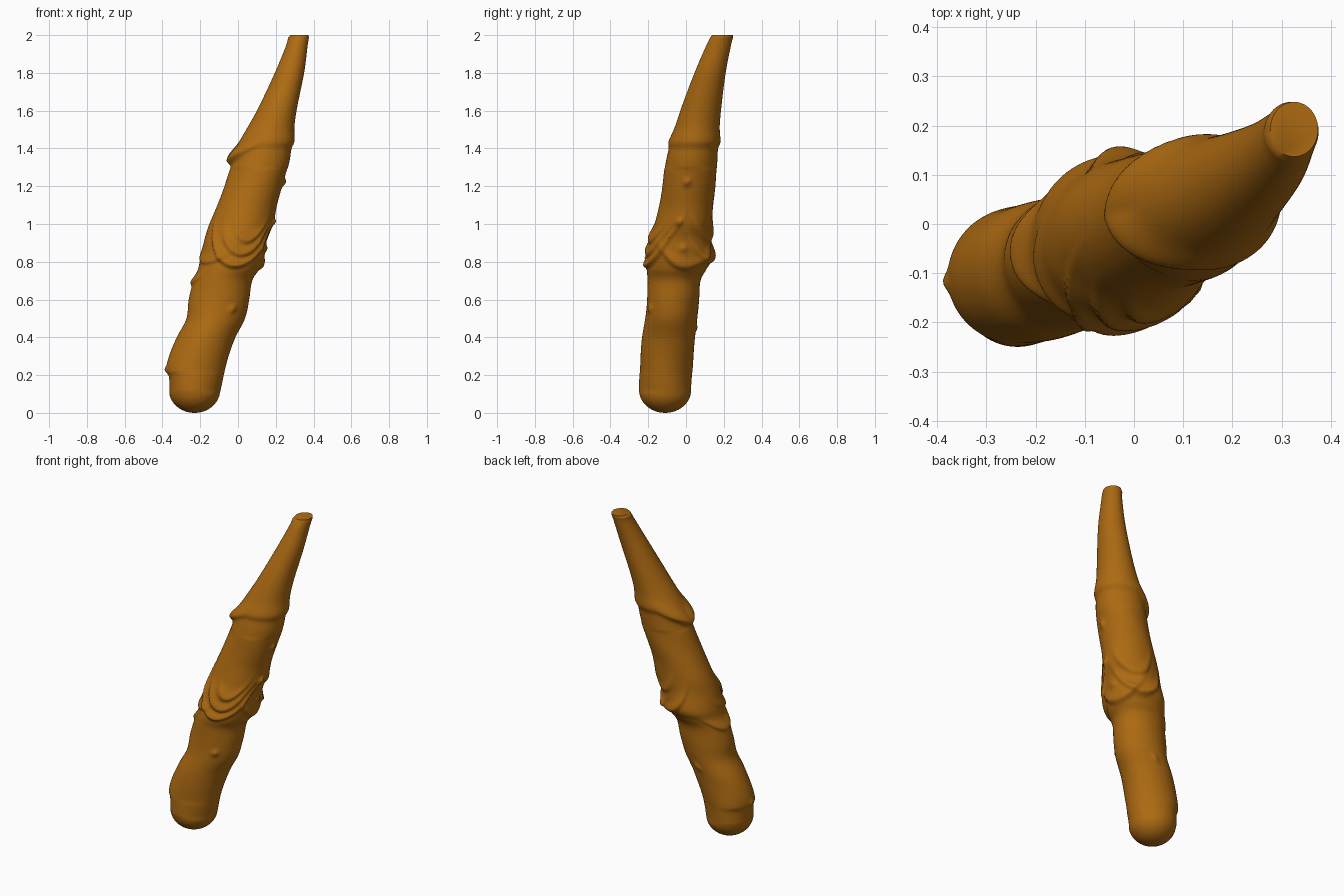
import bpy, bmesh, math
from mathutils import Vector

# Remove the default object
default_cube = bpy.data.objects.get("Cube")
if default_cube:
    bpy.data.objects.remove(default_cube, do_unlink=True)

# Single flat colour
skin = bpy.data.materials.new("ochre brown")
skin.use_nodes = True
colour = (0.42, 0.145, 0.006, 1)
skin.diffuse_color = colour
skin.node_tree.nodes["Principled BSDF"].inputs["Base Color"].default_value = colour

# Horizontal sections of the leaning shaft: height, x low, x high, y low, y high
sections = [
    (.12, -.365, -.095, -.248, .027), (.19, -.368, -.08, -.247, .03),
    (.23, -.38, -.07, -.244, .034), (.3, -.365, -.05, -.24, .04),
    (.4, -.325, -.015, -.23, .05), (.5, -.275, .035, -.215, .06),
    (.6, -.26, .06, -.205, .07), (.7, -.235, .075, -.2, .08),
    (.76, -.213, .11, -.205, .11), (.82, -.2, .135, -.2, .14),
    (.92, -.175, .155, -.19, .135), (1, -.15, .185, -.163, .14),
    (1.1, -.11, .205, -.14, .145), (1.2, -.07, .235, -.125, .155),
    (1.32, -.03, .27, -.108, .165), (1.42, .0, .285, -.085, .17),
    (1.6, .1, .31, -.03, .185), (1.8, .195, .35, .045, .21),
    (1.94, .253, .368, .105, .237), (1.985, .265, .375, .127, .248)]
sections = [Vector(row) for row in sections]

SIDES = 96
STEPS = 12


def smooth_rows(rows):
    """Pass a smooth curve through the section rows."""
    result = []
    last = len(rows) - 1
    for i in range(last):
        before, start = rows[max(i - 1, 0)], rows[i]
        end, after = rows[i + 1], rows[min(i + 2, last)]
        for step in range(STEPS):
            t = step / STEPS
            slope_a, slope_b = (end - before) / 2, (after - start) / 2
            result.append(start * (1 + 2 * t) * (1 - t) ** 2 + slope_a * t * (1 - t) ** 2
                          + end * t * t * (3 - 2 * t) + slope_b * t * t * (t - 1))
    return result + [rows[last]]


def turn(angle, centre):
    """Signed angle from a centre direction given in degrees."""
    return (angle - math.radians(centre) + math.pi) % math.tau - math.pi


def ridge(offset, width):
    """A fold that is sharp below and soft above."""
    return math.exp(-(offset / (width if offset > 0 else width * .4)) ** 2)


# Sagging folds: facing direction, lowest height, curl, angular reach, size
folds = [(-80, .78, .14, 1.1, .022), (-75, .84, .2, .75, .02), (-70, .91, .3, .5, .014),
         (15, .77, .12, .9, .016), (65, .8, .16, .9, .018), (60, .92, .2, .7, .012),
         (180, .69, .1, .7, .014), (-140, .8, .08, .7, .012)]

# Small warts: facing direction, height, size
warts = [(-5, 1.22, .016), (-10, 1.01, .014), (-60, .55, .012), (5, .87, .012),
         (80, .45, .01), (-175, .23, .01)]


def relief(angle, z):
    """Outward offset made by folds, warts and the collar lip."""
    out = 0
    for centre, low, curl, reach, size in folds:
        a = turn(angle, centre)
        out += size * ridge(z - low - curl * a * a, .035) * math.exp(-(a / reach) ** 4)
    for centre, height, size in warts:
        a = turn(angle, centre)
        out += size * math.exp(-(a / .13) ** 2 - ((z - height) / .02) ** 2)
    # The lip is strongest at the back right and fades around the shaft
    a = turn(angle, 185)
    lip = .011 + .025 * math.exp(-(a / .8) ** 2)
    out += lip * ridge(z - 1.335 - .075 * min(abs(a), 1.3), .055)
    # Gentle unevenness
    return out + .003 * math.sin(3 * angle + 9 * z) * math.sin(11 * z) * (z < 1.3)


bm = bmesh.new()


def add_ring(row, bumpy=True):
    z, x0, x1, y0, y1 = row
    ring = []
    for k in range(SIDES):
        a = math.tau * k / SIDES
        out = relief(a, z) if bumpy else 0
        ring.append(bm.verts.new(((x0 + x1) / 2 + ((x1 - x0) / 2 + out) * math.cos(a),
                                  (y0 + y1) / 2 + ((y1 - y0) / 2 + out) * math.sin(a), z)))
    return ring


# Rounded foot
rings = []
first = sections[0]
foot_x, foot_y = -.23, -.11
for i in range(1, 12):
    t = math.pi / 2 * i / 12
    s = math.sin(t)
    rings.append(add_ring((first[0] * (1 - math.cos(t)),
                           foot_x + (first[1] - foot_x) * s, foot_x + (first[2] - foot_x) * s,
                           foot_y + (first[3] - foot_y) * s, foot_y + (first[4] - foot_y) * s),
                          False))

# Shaft, collar and tapering tip
rings += [add_ring(row) for row in smooth_rows(sections)]

# Softened rim of the blunt end
rings.append(add_ring((2, .277, .374, .137, .248), False))

for lower, upper in zip(rings, rings[1:]):
    for k in range(SIDES):
        n = (k + 1) % SIDES
        bm.faces.new((lower[k], lower[n], upper[n], upper[k]))
bm.faces.new(rings[-1])
base = bm.verts.new((foot_x, foot_y, 0))
for k in range(SIDES):
    bm.faces.new((base, rings[0][(k + 1) % SIDES], rings[0][k]))

bmesh.ops.recalc_face_normals(bm, faces=bm.faces)
mesh = bpy.data.meshes.new("gnarled_shaft")
bm.to_mesh(mesh)
bm.free()
mesh.materials.append(skin)
shaft = bpy.data.objects.new("gnarled_shaft", mesh)
bpy.context.collection.objects.link(shaft)

# Smooth skin with a crisp blunt end
bpy.context.view_layer.objects.active = shaft
shaft.select_set(True)
bpy.ops.object.shade_smooth_by_angle(angle=math.radians(50))
